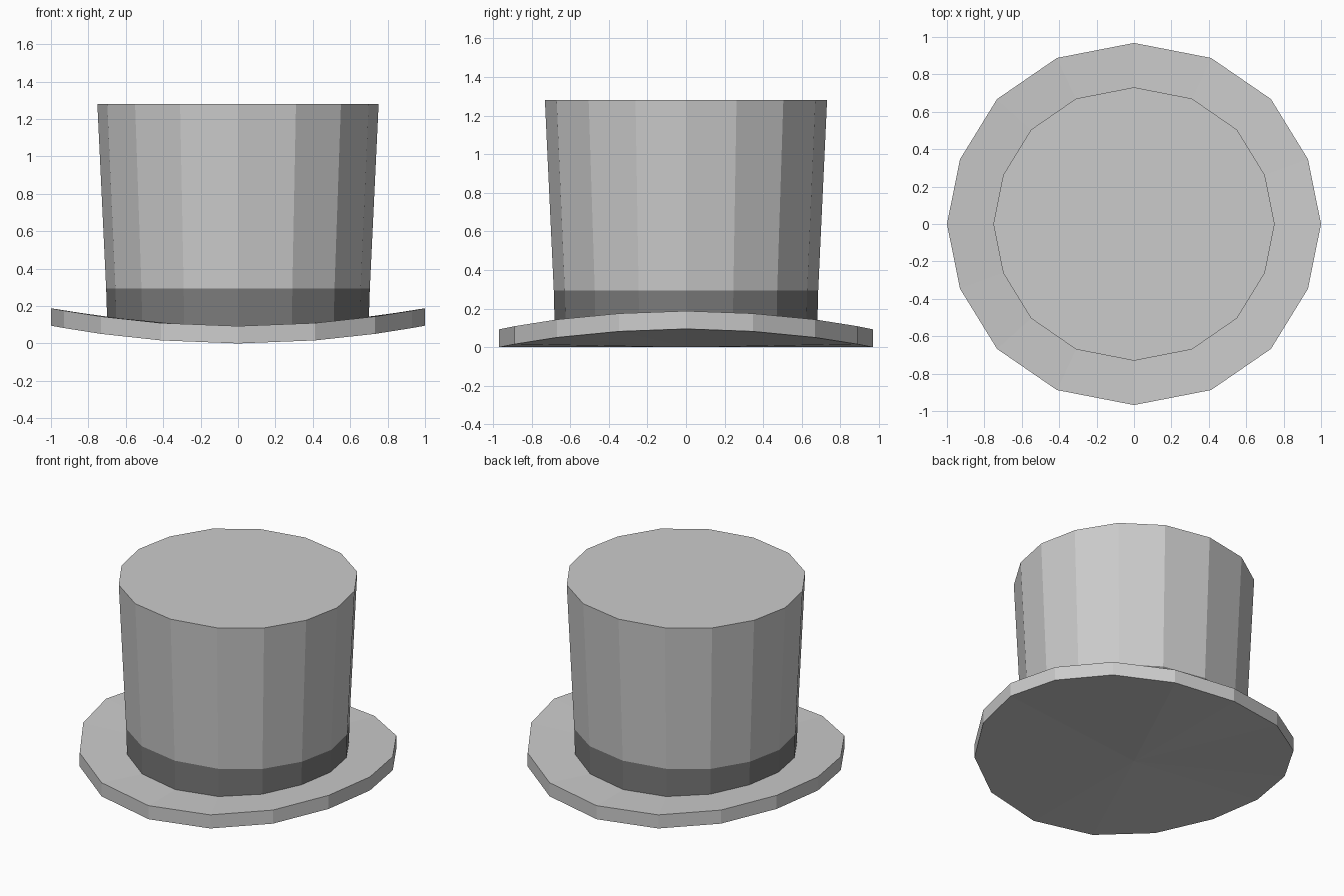
import bpy, bmesh

if "Cube" in bpy.data.objects:
    bpy.data.objects.remove(bpy.data.objects["Cube"])

# Quarter of the 16-sided outline, slightly squashed by the brim's bend
QUARTER = [(1, 0), (0.93, 0.358), (0.732, 0.69), (0.412, 0.917)]
RING = (QUARTER + [(0, 1)] + [(-x, y) for x, y in reversed(QUARTER)]
        + [(-x, -y) for x, y in QUARTER[1:]] + [(0, -1)]
        + [(x, -y) for x, y in reversed(QUARTER[1:])])
BEND = 0.095


def part(name, rings, cap_start=False, cap_end=False, color=None):
    """Skin rings given as (x radius, y radius, height, follows brim bend)."""
    bm = bmesh.new()
    loops = []
    for rx, ry, z, bent in rings:
        loops.append([bm.verts.new((x * rx, y * ry, z + bent * BEND * (x * rx) ** 2))
                      for x, y in RING])
    n = len(RING)
    for a, b in zip(loops, loops[1:]):
        for i in range(n):
            j = (i + 1) % n
            bm.faces.new((a[i], a[j], b[j], b[i]))
    # The bent underside is a fan around its centre; the flat top is one face
    if cap_start:
        centre = bm.verts.new((0, 0, rings[0][2]))
        for i in range(n):
            bm.faces.new((centre, loops[0][(i + 1) % n], loops[0][i]))
    if cap_end:
        bm.faces.new(loops[-1])
    mesh = bpy.data.meshes.new(name)
    bm.to_mesh(mesh)
    bm.free()
    obj = bpy.data.objects.new(name, mesh)
    bpy.context.collection.objects.link(obj)
    if color:
        mat = bpy.data.materials.new(name + "_color")
        mat.diffuse_color = color
        mat.use_nodes = True
        mat.node_tree.nodes["Principled BSDF"].inputs["Base Color"].default_value = mat.diffuse_color
        mesh.materials.append(mat)
    return obj


# Curled brim: underside, edge, and top surface up to the band
part("brim", [(1, 0.968, 0, 1), (1, 0.968, 0.093, 1), (0.70, 0.68, 0.093, 1)],
     cap_start=True)
# Dark hat band
part("hat_band", [(0.70, 0.68, 0.093, 1), (0.705, 0.685, 0.293, 0)],
     color=(0.2, 0.2, 0.2, 1))
# Flared crown with flat top
part("crown", [(0.705, 0.685, 0.293, 0), (0.752, 0.731, 1.28, 0)], cap_end=True)
